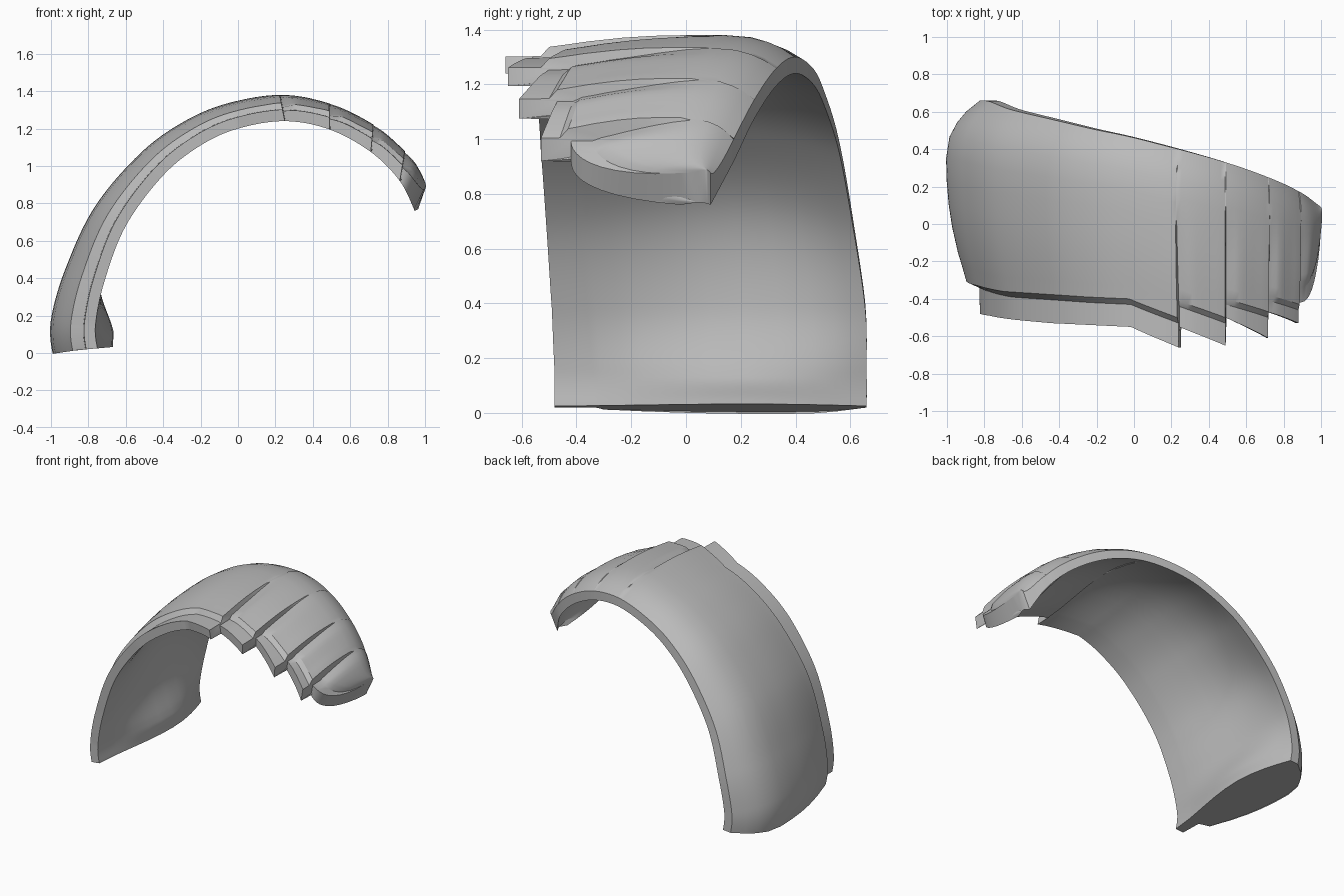
import bpy, bmesh, math
from mathutils import Vector

cube = bpy.data.objects.get("Cube")
if cube:
    bpy.data.objects.remove(cube)

RIM = 0.06      # shell thickness at its open edges
STEPS = 10      # columns per arch segment
GAP = 0.012     # width of the cut between two fingers

# Arch stations: x, z, outer bulge, inner hollow, shear, back y, front y, lip y
stations = [
    (-.752, .025, .24, -.085, 0, .66, -.48, -.30),
    (-.762, .15, .24, -.09, 0, .66, -.48, -.31),
    (-.715, .38, .22, .03, 0, .655, -.49, -.33),
    (-.6, .68, .195, .11, 0, .61, -.51, -.36),
    (-.4, .95, .17, .1, 0, .56, -.53, -.375),
    (-.2, 1.11, .155, .09, 0, .51, -.54, -.39),
    (0, 1.2, .145, .08, 0, .465, -.55, -.4),
    (.25, 1.24, .14, .075, -.2, .4, -.66, -.5),
    (.49, 1.195, .13, .07, -.38, .33, -.65, -.5),
    (.71, 1.075, .125, .065, -.6, .25, -.61, -.47),
    (.865, .92, .115, .055, -.95, .175, -.53, -.43),
    (.945, .76, .11, .02, -.8, .09, -.02, .04),
]
LAST = len(stations) - 1
# Front and lip positions where each finger begins, by segment
finger_start = {7: (-.55, -.41), 8: (-.5, -.4), 9: (-.47, -.38), 10: (-.42, -.31)}
# Bulge of the cross-section from lip (0) to back edge (1)
bulge = [(0, .4), (.08, .52), (.16, .65), (.3, .82), (.42, .92), (.55, .98), (.68, 1),
         (.8, .9), (.88, .67), (.94, .4), (1, 0)]


def spline(seg, s):
    """Catmull-Rom through the stations."""
    p = [stations[min(max(seg + i, 0), LAST)] for i in (-1, 0, 1, 2)]
    return [0.5 * (2 * b + (c - a) * s + (2 * a - 5 * b + 4 * c - d) * s**2
                   + (3 * b - a - 3 * c + d) * s**3) for a, b, c, d in zip(*p)]


def ramp(value, low, high):
    t = min(max((value - low) / (high - low), 0), 1)
    return t * t * (3 - 2 * t)


def column(seg, s):
    """Outer and inner rows of points across the shell at one arch position."""
    x, z, outer_max, inner_max, shear, back = spline(seg, s)[:6]
    a, b = spline(seg, max(s - .02, 0)), spline(seg, min(s + .02, 1))
    tangent = Vector((b[0] - a[0], 0, b[1] - a[1])).normalized()
    normal = Vector((-tangent.z, 0, tangent.x))

    # Front edge and lip run straight along each segment, the last one rounds off
    is_tip = seg == LAST - 1
    t = s ** 2.5 if is_tip else s
    start = finger_start.get(seg, stations[seg][6:])
    front, lip = (p + (q - p) * t for p, q in zip(start, stations[seg + 1][6:]))
    rim = RIM + .04 * t if is_tip else RIM

    # Fingers rise slightly at their far side and tuck under at their near side
    edge = 0
    if 6 <= seg < LAST - 1:
        edge += .005 * ramp(s, .6, 1)
    if seg >= 7:
        edge -= .018 * (1 - ramp(s, 0, .3))

    chamfer = min(.03, (lip - front) * .5)
    rows = [(front, 0), (lip - chamfer, .02)]
    rows += [(lip + (back - lip) * w, g) for w, g in bulge]
    outer, inner = [], []
    for y, g in rows:
        off = rim + (outer_max - rim) * g + edge * ramp(-y, -.12, .25) * (1 if g > .1 else .3)
        v = min(max((y - front) / (back - front), 0), 1)
        hollow = inner_max * max(math.sin(math.pi * v ** 1.4), 0)
        base = Vector((x, y, z))
        outer.append(base + normal * off + tangent * shear * off)
        inner.append(base + normal * min(hollow, off - .035))
    return outer + inner[::-1]


# Columns along the arch, with a narrow cut between neighbouring fingers
columns = []
for seg in range(LAST):
    for i in range(STEPS + 1):
        s = i / STEPS
        if seg >= 7 and i == 0:
            s = GAP
        if i == STEPS and seg < 6:
            continue
        columns.append(column(seg, s))

# Curved shell
bm = bmesh.new()
rings = [[bm.verts.new(p) for p in ring] for ring in columns]
count = len(rings[0])
for left, right in zip(rings, rings[1:]):
    for j in range(count):
        k = (j + 1) % count
        bm.faces.new((left[j], right[j], right[k], left[k]))
for ring in (rings[0], rings[-1]):
    for j in range(count // 2 - 1):
        bm.faces.new((ring[j], ring[j + 1], ring[count - 2 - j], ring[count - 1 - j]))
bmesh.ops.recalc_face_normals(bm, faces=bm.faces)
mesh = bpy.data.meshes.new("curved_shell")
bm.to_mesh(mesh)
bm.free()
shell = bpy.data.objects.new("curved_shell", mesh)
bpy.context.collection.objects.link(shell)

# Single grey finish
grey = bpy.data.materials.new("plain grey")
grey.use_nodes = True
colour = (.5, .5, .5, 1)
grey.diffuse_color = colour
grey.node_tree.nodes["Principled BSDF"].inputs["Base Color"].default_value = colour
mesh.materials.append(grey)

bpy.ops.object.select_all(action='DESELECT')
shell.select_set(True)
bpy.context.view_layer.objects.active = shell
bpy.ops.object.shade_smooth_by_angle(angle=math.radians(30))
